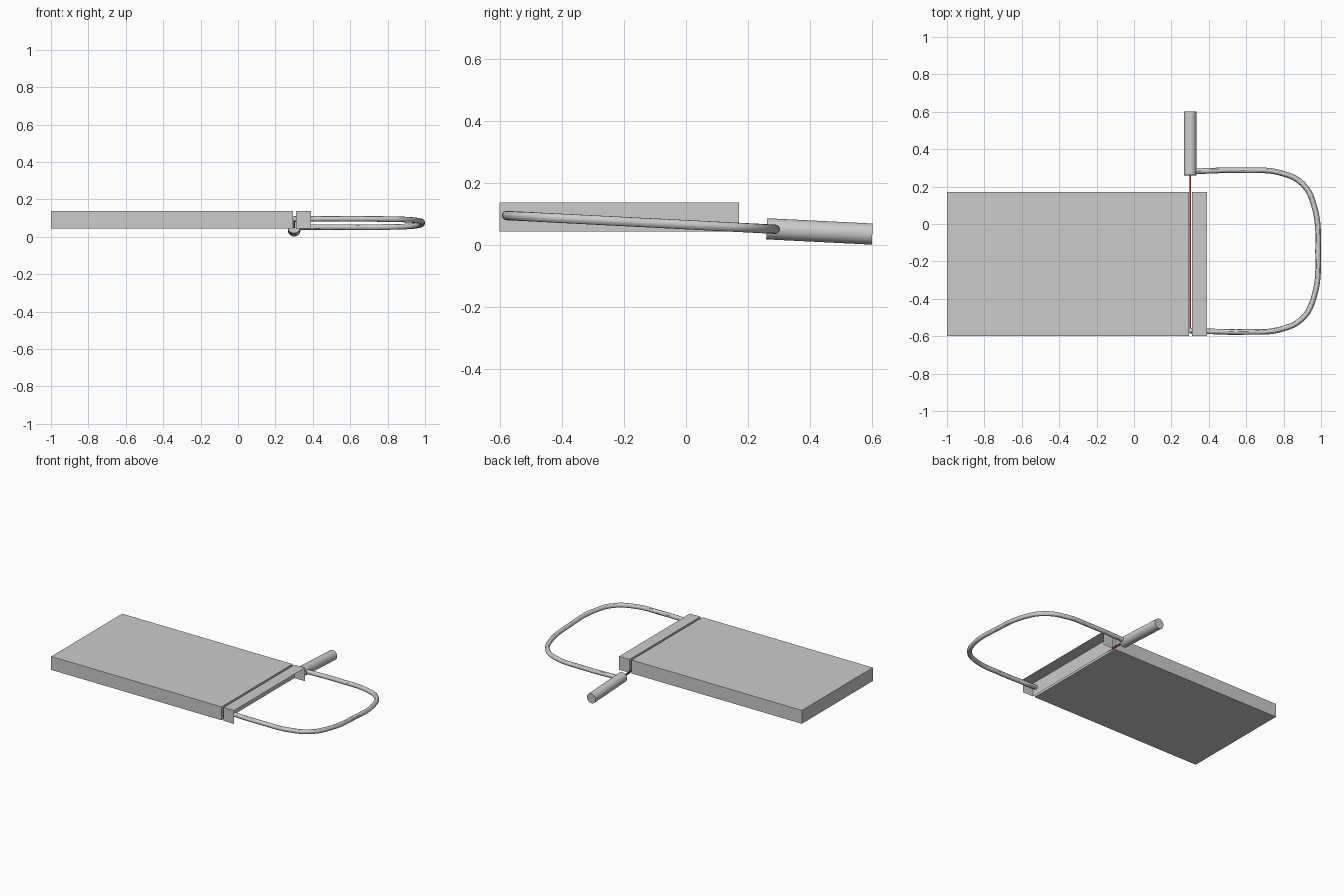
import bpy, bmesh
from mathutils import Vector

if "Cube" in bpy.data.objects:
    bpy.data.objects.remove(bpy.data.objects["Cube"])


def block(name, lo, hi, open_sides=()):
    """Box between two corners, optionally missing the faces with given normals."""
    bm = bmesh.new()
    bmesh.ops.create_cube(bm, size=1)
    bm.normal_update()
    gone = [f for f in bm.faces if any(f.normal.dot(Vector(n)) > 0.9 for n in open_sides)]
    bmesh.ops.delete(bm, geom=gone, context='FACES')
    lo, hi = Vector(lo), Vector(hi)
    for v in bm.verts:
        v.co = Vector([(lo[i] + hi[i]) / 2 + v.co[i] * (hi[i] - lo[i]) for i in range(3)])
    mesh = bpy.data.meshes.new(name)
    bm.to_mesh(mesh)
    bm.free()
    ob = bpy.data.objects.new(name, mesh)
    bpy.context.collection.objects.link(ob)
    return ob


def rod(name, a, b, r, sides=32):
    """Cylinder between two points."""
    a, b = Vector(a), Vector(b)
    bpy.ops.mesh.primitive_cylinder_add(vertices=sides, radius=r, depth=(b - a).length,
                                        location=(a + b) / 2)
    ob = bpy.context.object
    ob.name = name
    ob.rotation_euler = (b - a).to_track_quat('Z', 'Y').to_euler()
    bpy.ops.object.shade_smooth_by_angle()
    return ob


def tilt_z(y):
    """Height of the tilted saw plane."""
    return 0.052 + (0.28 - y) * 0.051


# Board and the strip being cut off, open at its end and underneath
block("board", (-1, -0.6, 0.045), (0.295, 0.17, 0.137))
block("offcut", (0.31, -0.6, 0.045), (0.39, 0.17, 0.137), [(1, 0, 0), (0, 0, -1)])

# Bowed saw frame: half outline mirrored about its middle
mid = -0.145
half = [(0.27, 0.28), (0.6, 0.287), (0.78, 0.274), (0.9, 0.215), (0.962, 0.1)]
path = half + [(0.984, mid)] + [(x, 2 * mid - y) for x, y in reversed(half)]
path[-1] = (0.297, path[-1][1])
curve = bpy.data.curves.new("saw_frame", 'CURVE')
curve.dimensions = '3D'
curve.bevel_depth = 0.015
curve.bevel_resolution = 4
curve.use_fill_caps = True
spline = curve.splines.new('BEZIER')
spline.bezier_points.add(len(path) - 1)
for p, (x, y) in zip(spline.bezier_points, path):
    p.co = (x, y, tilt_z(y))
    p.handle_left_type = p.handle_right_type = 'AUTO'
frame = bpy.data.objects.new("saw_frame", curve)
bpy.context.collection.objects.link(frame)
bpy.ops.object.select_all(action='DESELECT')
frame.select_set(True)
bpy.context.view_layer.objects.active = frame
bpy.ops.object.convert(target='MESH')
bpy.ops.object.shade_smooth_by_angle()

# Handle
rod("handle", (0.3, 0.26, 0.053), (0.3, 0.6, 0.036), 0.034)

# Thin red blade running through the kerf
blade = block("blade", (0.298, -0.575, -0.006), (0.304, 0.27, 0.006))
for v in blade.data.vertices:
    v.co.z += tilt_z(v.co.y)
red = bpy.data.materials.new("blade_red")
red.diffuse_color = (0.35, 0.03, 0.03, 1)
red.use_nodes = True
red.node_tree.nodes["Principled BSDF"].inputs["Base Color"].default_value = red.diffuse_color
blade.data.materials.append(red)
